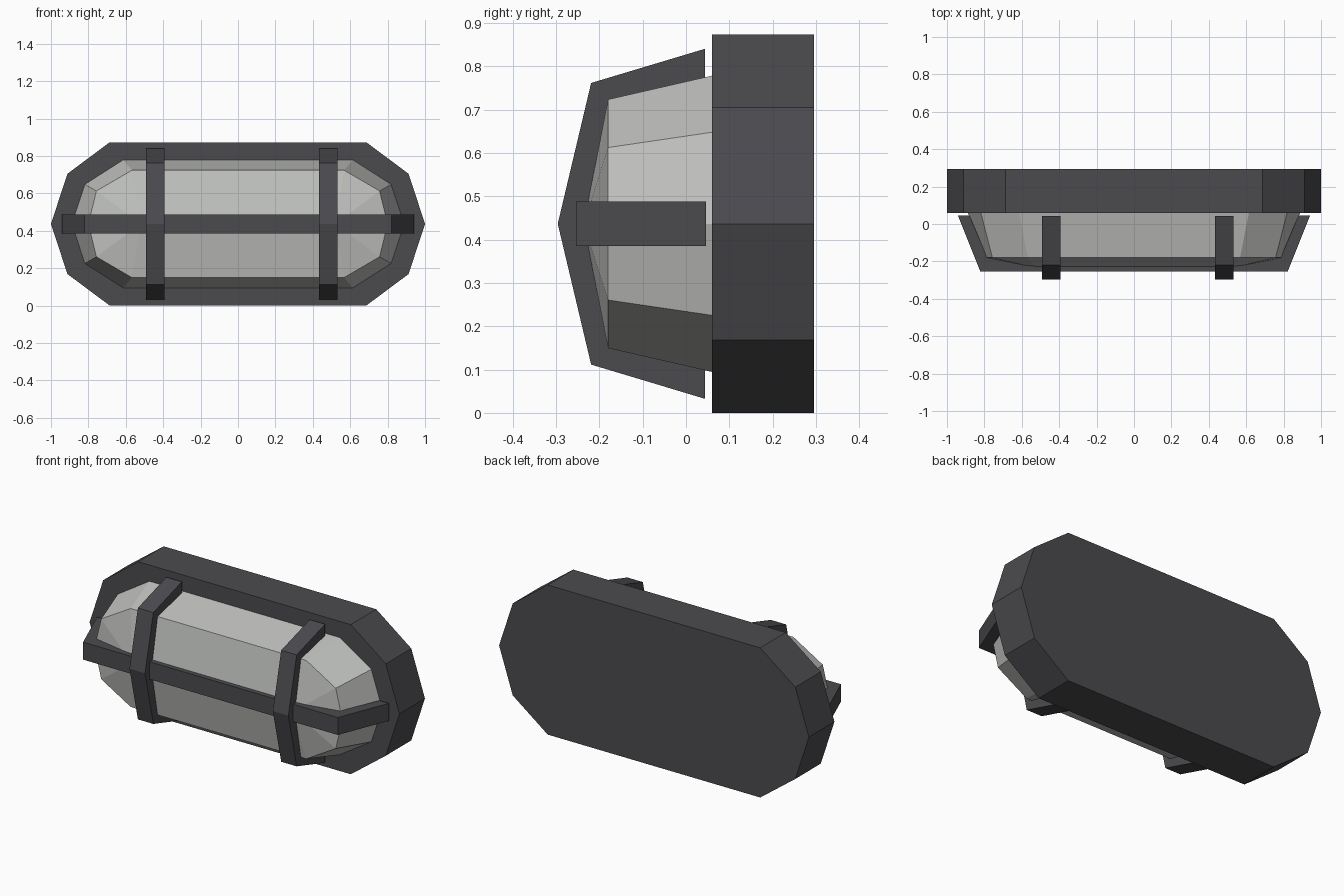
import bpy

if "Cube" in bpy.data.objects:
    bpy.data.objects.remove(bpy.data.objects["Cube"])

CZ = 0.4365  # height of the long centre line


def material(name, rgb):
    m = bpy.data.materials.new(name)
    m.diffuse_color = (*rgb, 1)
    m.use_nodes = True
    m.node_tree.nodes["Principled BSDF"].inputs["Base Color"].default_value = m.diffuse_color
    return m


dark = material("dark grey metal", (0.071, 0.069, 0.077))
glass = material("pale grey glass", (0.53, 0.54, 0.52))


def add_mesh(name, verts, faces, mat):
    me = bpy.data.meshes.new(name)
    me.from_pydata(verts, [], faces)
    me.materials.append(mat)
    ob = bpy.data.objects.new(name, me)
    bpy.context.collection.objects.link(ob)
    return ob


def outline(tip, shoulder, top, y):
    """Ten-sided long outline, counter-clockwise seen from the front."""
    (sx, sz), (tx, tz) = shoulder, top
    half = [(tx, -tz), (sx, -sz), (tip, 0), (sx, sz), (tx, tz)]
    pts = half + [(-x, -z) for x, z in half]
    return [(x, y, CZ + z) for x, z in pts]


def sides(n):
    """Wall faces between back ring (0..n-1) and front ring (n..2n-1)."""
    return [(i, n + i, n + (i + 1) % n, (i + 1) % n)[::-1] for i in range(n)]


# Back housing
rim = ((0.912, 0.268), (0.686, 0.4365))
verts = outline(1.0, *rim, 0.295) + outline(1.0, *rim, 0.06)
add_mesh("back_housing", verts,
         sides(10) + [tuple(range(9, -1, -1)), tuple(range(10, 20))], dark)

# Faceted glass cover: tapered walls and a front rising to a ridge
verts = outline(0.89, (0.82, 0.212), (0.615, 0.343), 0.065)
verts += outline(0.80, (0.757, 0.176), (0.567, 0.287), -0.18)
verts += [(0.52, -0.236, CZ), (-0.52, -0.236, CZ)]
faces = sides(10) + [tuple(range(9, -1, -1))]
for start, ridge in ((10, 20), (15, 21)):
    faces += [(start + i, start + i + 1, ridge) for i in range(4)]
faces += [(14, 15, 21, 20), (19, 10, 20, 21)]
add_mesh("glass_cover", verts, faces, glass)


def guard_bar(name, outer, inner, place, half_width):
    """Bent flat strip; place maps (along, depth, side) to a position."""
    n = len(outer)
    verts = [place(a, d, s) for s in (-half_width, half_width)
             for a, d in outer + inner[::-1]]
    m = 2 * n
    faces = [(i, (i + 1) % m, m + (i + 1) % m, m + i) for i in range(m)]
    for k in range(n - 1):
        quad = (k, k + 1, m - 2 - k, m - 1 - k)
        faces += [quad[::-1], tuple(m + q for q in quad)]
    ob = add_mesh(name, verts, faces, dark)
    # consistent outward normals
    import bmesh
    bm = bmesh.new()
    bm.from_mesh(ob.data)
    bmesh.ops.recalc_face_normals(bm, faces=bm.faces)
    bm.to_mesh(ob.data)
    bm.free()


# Two upright guard bars
outer = [(-0.404, 0.044), (-0.325, -0.219), (0, -0.296),
         (0.325, -0.219), (0.404, 0.044)]
inner = [(-0.338, 0.044), (-0.272, -0.167), (0, -0.225),
         (0.272, -0.167), (0.338, 0.044)]
for side, cx in (("left", -0.443), ("right", 0.482)):
    guard_bar(side + "_upright_bar", outer, inner,
              lambda a, d, s: (cx + s, d, CZ + a), 0.05)

# Long horizontal guard bar
outer = [(-0.942, 0.046), (-0.822, -0.254), (0.822, -0.254), (0.942, 0.046)]
inner = [(-0.88, 0.046), (-0.785, -0.178), (0.785, -0.178), (0.88, 0.046)]
guard_bar("long_horizontal_bar", outer, inner,
          lambda a, d, s: (a, d, CZ + s), 0.051)
